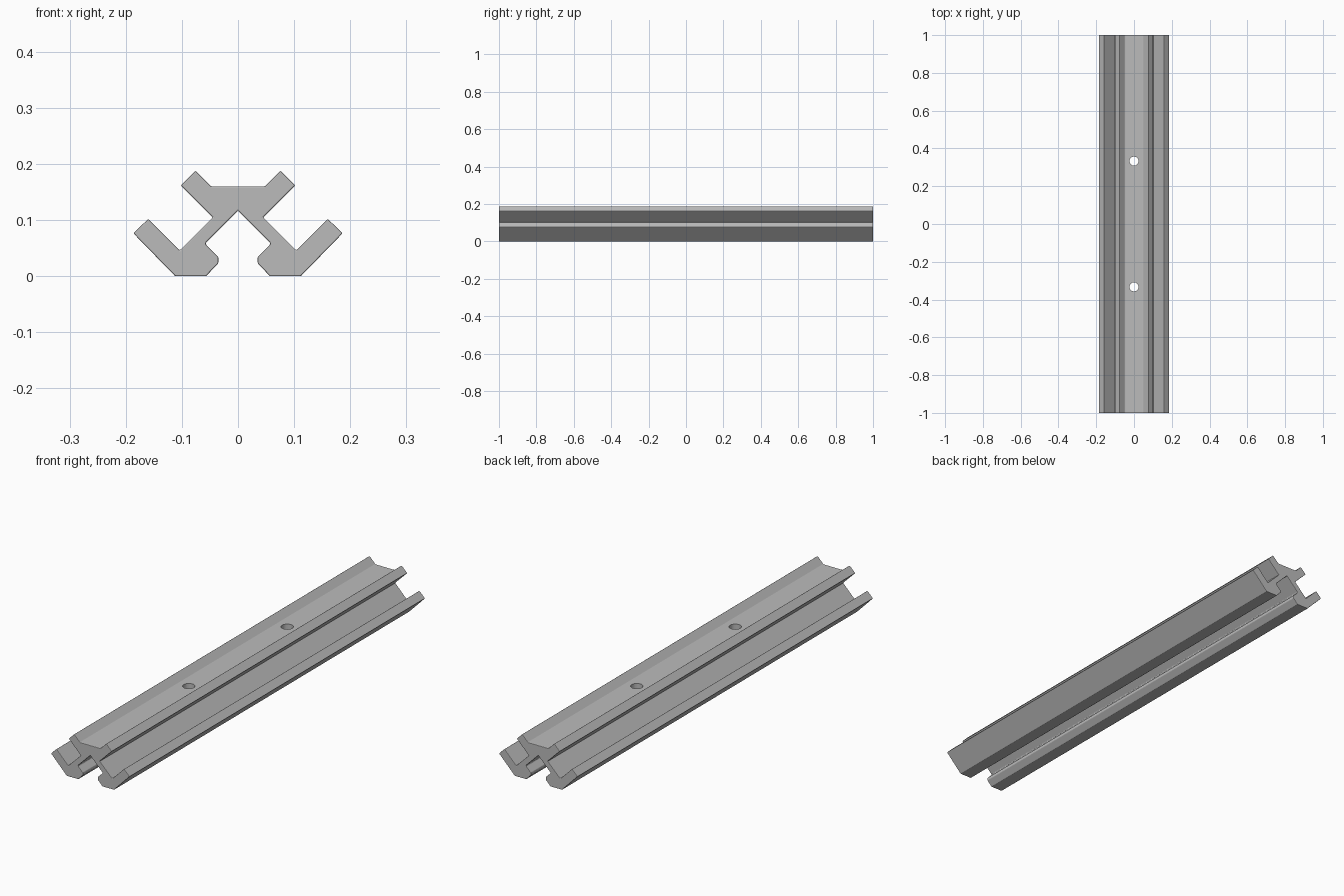
import bpy, bmesh, math

if "Cube" in bpy.data.objects:
    bpy.data.objects.remove(bpy.data.objects["Cube"])

LENGTH = 2.0
HOLE_Y = (-0.333, 0.333)

# one flat colour
metal = bpy.data.materials.new("grey metal")
metal.diffuse_color = (0.5, 0.5, 0.5, 1)
metal.use_nodes = True
metal.node_tree.nodes["Principled BSDF"].inputs["Base Color"].default_value = metal.diffuse_color

# right half of the rail cross-section (x, z), from top centre round to the inner ridge
half = [(0.048, 0.160), (0.076, 0.188), (0.102, 0.162), (0.045, 0.105),
        (0.104, 0.046), (0.160, 0.102), (0.1865, 0.0765), (0.112, 0.0),
        (0.057, 0.0), (0.035, 0.023), (0.035, 0.034), (0.057, 0.056),
        (0.057, 0.060)]
ridge = [(0.0, 0.117)]
profile = half + ridge + [(-x, z) for x, z in reversed(half)]

# extruded rail
bm = bmesh.new()
face = bm.faces.new([bm.verts.new((x, -LENGTH / 2, z)) for x, z in profile])
ext = bmesh.ops.extrude_face_region(bm, geom=[face])
verts = [g for g in ext["geom"] if isinstance(g, bmesh.types.BMVert)]
bmesh.ops.translate(bm, verts=verts, vec=(0, LENGTH, 0))
bmesh.ops.recalc_face_normals(bm, faces=bm.faces)
mesh = bpy.data.meshes.new("rail")
bm.to_mesh(mesh)
bm.free()
rail = bpy.data.objects.new("rail", mesh)
bpy.context.collection.objects.link(rail)
mesh.materials.append(metal)

# small edge chamfers
bevel = rail.modifiers.new("chamfer", "BEVEL")
bevel.width = 0.004
bevel.segments = 2
bevel.limit_method = "ANGLE"
bevel.angle_limit = math.radians(30)

# two screw holes through the web
for i, y in enumerate(HOLE_Y):
    bpy.ops.mesh.primitive_cylinder_add(vertices=32, radius=0.024, depth=0.3,
                                        location=(0, y, 0.15))
    cutter = bpy.context.object
    cutter.name = f"hole_cutter_{i + 1}"
    cutter.data.materials.append(metal)
    cutter.hide_render = True
    cutter.hide_set(True)
    cut = rail.modifiers.new("screw hole", "BOOLEAN")
    cut.operation = "DIFFERENCE"
    cut.solver = "EXACT"
    cut.object = cutter
